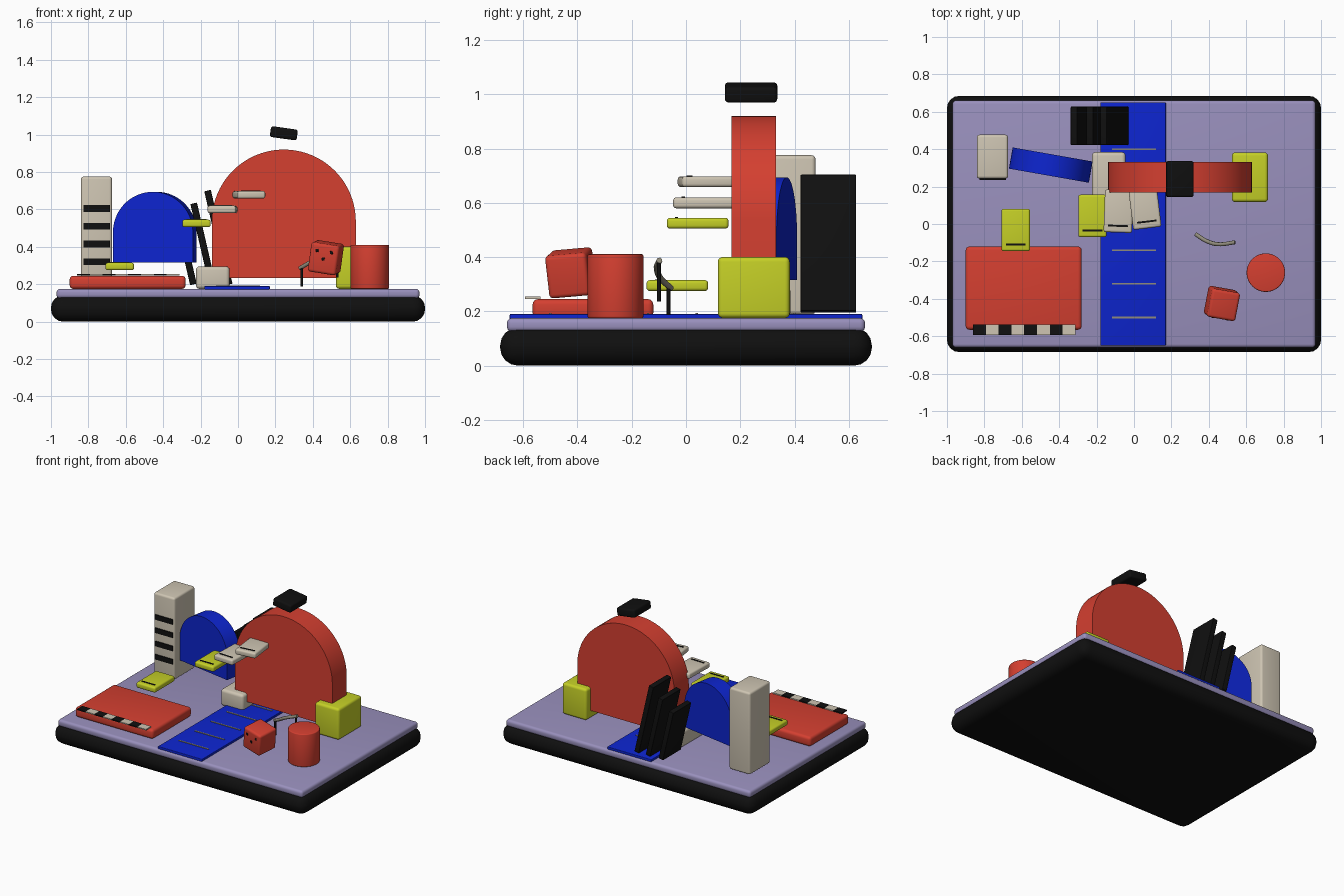
import bpy, bmesh, math
from mathutils import Matrix, Euler, Vector

cube = bpy.data.objects.get("Cube")
if cube:
    bpy.data.objects.remove(cube, do_unlink=True)


def material(name, rgb):
    m = bpy.data.materials.new(name)
    m.use_nodes = True
    color = (*rgb, 1)
    m.diffuse_color = color
    bsdf = m.node_tree.nodes["Principled BSDF"]
    bsdf.inputs["Base Color"].default_value = color
    bsdf.inputs["Roughness"].default_value = 0.7
    return m


BLACK = material("black", (0.005, 0.005, 0.005))
LAVENDER = material("lavender", (0.32, 0.28, 0.51))
RED = material("red", (0.66, 0.05, 0.03))
BLUE = material("blue", (0.004, 0.018, 0.62))
YELLOW = material("yellow", (0.56, 0.63, 0.02))
CREAM = material("cream", (0.62, 0.56, 0.45))
GREY = material("warm grey", (0.28, 0.26, 0.2))
parts = []


def finish(name, bm, mat, loc=(0, 0, 0), rot=(0, 0, 0)):
    """Turn a bmesh into an object; rot is in degrees."""
    bmesh.ops.recalc_face_normals(bm, faces=bm.faces)
    me = bpy.data.meshes.new(name)
    bm.to_mesh(me)
    bm.free()
    me.materials.append(mat)
    ob = bpy.data.objects.new(name, me)
    bpy.context.collection.objects.link(ob)
    ob.location = loc
    ob.rotation_euler = [math.radians(a) for a in rot]
    parts.append(ob)
    return ob


def box(name, mat, loc, size, bevel=0.0, rot=(0, 0, 0)):
    bm = bmesh.new()
    bmesh.ops.create_cube(bm, size=1)
    bmesh.ops.scale(bm, vec=size, verts=bm.verts)
    if bevel:
        bmesh.ops.bevel(bm, geom=bm.edges[:], offset=bevel, segments=4,
                        profile=0.5, affect='EDGES')
    return finish(name, bm, mat, loc, rot)


def cylinder(name, mat, loc, radius, height, sides=48, bevel=0.0, rot=(0, 0, 0)):
    bm = bmesh.new()
    bmesh.ops.create_cone(bm, cap_ends=True, segments=sides, radius1=radius,
                          radius2=radius, depth=height)
    if bevel:
        rims = [e for e in bm.edges if any(len(f.verts) > 4 for f in e.link_faces)]
        bmesh.ops.bevel(bm, geom=rims, offset=bevel, segments=3,
                        profile=0.5, affect='EDGES')
    return finish(name, bm, mat, loc, rot)


def arch(name, mat, loc, radius, drop, depth, turn=0):
    """Half disc on a straight skirt, centred on the disc's middle."""
    bm = bmesh.new()
    pts = [(radius * math.cos(math.pi * i / 40), radius * math.sin(math.pi * i / 40))
           for i in range(41)] + [(-radius, -drop), (radius, -drop)]
    face = bm.faces.new([bm.verts.new((x, -depth / 2, z)) for x, z in pts])
    out = bmesh.ops.extrude_face_region(bm, geom=[face])
    moved = [v for v in out["geom"] if isinstance(v, bmesh.types.BMVert)]
    bmesh.ops.translate(bm, verts=moved, vec=(0, depth, 0))
    return finish(name, bm, mat, loc, (0, 0, turn))


# Base and deck
box("base", BLACK, (0, 0, 0.07), (2, 1.37, 0.14), 0.065)
box("deck", LAVENDER, (0, 0, 0.15), (1.94, 1.32, 0.05), 0.018)

# Road with its cross bars
box("road", BLUE, (-0.005, 0, 0.18), (0.35, 1.3, 0.02), 0.004)
for i in range(6):
    box(f"road_bar_{i + 1}", GREY, (0, -0.5 + 0.18 * i, 0.191), (0.235, 0.009, 0.006))

# Red platform with a checkered strip
box("platform", RED, (-0.59, -0.343, 0.21), (0.62, 0.445, 0.07), 0.02)
for i in range(8):
    box(f"checker_{i + 1}", CREAM if i % 2 else BLACK,
        (-0.826 + 0.0683 * i, -0.565, 0.25), (0.0683, 0.058, 0.008))

# Tower with windows
box("tower", CREAM, (-0.757, 0.36, 0.482), (0.167, 0.235, 0.587), 0.015)
for i in range(4):
    box(f"tower_window_{i + 1}", BLACK, (-0.755, 0.24, 0.32 + 0.095 * i), (0.14, 0.009, 0.036))

# Arches
arch("blue_arch", BLUE, (-0.445, 0.315, 0.477), 0.217, 0.162, 0.115, -10)
arch("red_arch", RED, (0.245, 0.25, 0.535), 0.385, 0.303, 0.163)
box("arch_cap", BLACK, (0.245, 0.24, 1.007), (0.145, 0.193, 0.058), 0.013, (0, 8, 0))

# Solid blocks
box("yellow_block", YELLOW, (0.62, 0.25, 0.288), (0.193, 0.265, 0.225), 0.018)
box("cream_block", CREAM, (-0.135, 0.252, 0.235), (0.18, 0.265, 0.12), 0.02)
cylinder("red_drum", RED, (0.705, -0.26, 0.293), 0.103, 0.235, bevel=0.006)

# Leaning slabs
for i, (x, length) in enumerate([(-0.28, 0.37), (-0.187, 0.445), (-0.105, 0.515)]):
    box(f"leaning_slab_{i + 1}", BLACK, (x, 0.525, 0.2 + length * 0.485),
        (0.036, 0.205, length), 0.004, (0, -13, 0))

# Floating steps, each with a dark line near the front
steps = [("low_step", YELLOW, (-0.632, -0.032, 0.295), 0),
         ("first_step", YELLOW, (-0.222, 0.043, 0.525), 0),
         ("second_step", CREAM, (-0.083, 0.068, 0.6), -2),
         ("third_step", CREAM, (0.058, 0.09, 0.678), 7)]
for name, mat, loc, turn in steps:
    box(name, mat, loc, (0.152, 0.227, 0.04), 0.012, (0, 0, turn))
    offset = Matrix.Rotation(math.radians(turn), 3, 'Z') @ Vector((0, -0.078, 0.02))
    box(name + "_line", BLACK, Vector(loc) + offset, (0.105, 0.01, 0.006), 0, (0, 0, turn))

# Tilted die with pips on its front
die_loc, die_rot = Vector((0.47, -0.425, 0.342)), (5, 9, -10)
box("die", RED, die_loc, (0.155, 0.155, 0.16), 0.016, die_rot)
turn = Euler([math.radians(a) for a in die_rot]).to_matrix()
for i, (x, z) in enumerate([(-0.04, 0.04), (0, 0), (0.04, 0.04)]):
    pip = box(f"die_pip_{i + 1}", BLACK, die_loc + turn @ Vector((x, -0.077, z)),
              (0.016, 0.007, 0.016), 0.002, die_rot)

# Bent rail on two legs
curve = bpy.data.curves.new("rail", 'CURVE')
curve.dimensions = '3D'
curve.bevel_depth = 0.011
curve.bevel_resolution = 2
curve.use_fill_caps = True
curve.resolution_u = 8
path = [(0.33, -0.055, 0.285), (0.39, -0.092, 0.32), (0.45, -0.108, 0.355), (0.54, -0.098, 0.388)]
spline = curve.splines.new('BEZIER')
spline.bezier_points.add(len(path) - 1)
for p, co in zip(spline.bezier_points, path):
    p.co = co
    p.handle_left_type = p.handle_right_type = 'AUTO'
curve.materials.append(GREY)
rail = bpy.data.objects.new("rail", curve)
bpy.context.collection.objects.link(rail)
cylinder("rail_leg_low", BLACK, (0.34, -0.064, 0.237), 0.007, 0.1, 12)
cylinder("rail_leg_high", BLACK, (0.53, -0.1, 0.308), 0.007, 0.145, 12)

# Smooth rounded edges, keep corners sharp
bpy.ops.object.select_all(action='DESELECT')
for ob in parts:
    ob.select_set(True)
bpy.context.view_layer.objects.active = parts[0]
bpy.ops.object.shade_smooth_by_angle(angle=math.radians(35))
